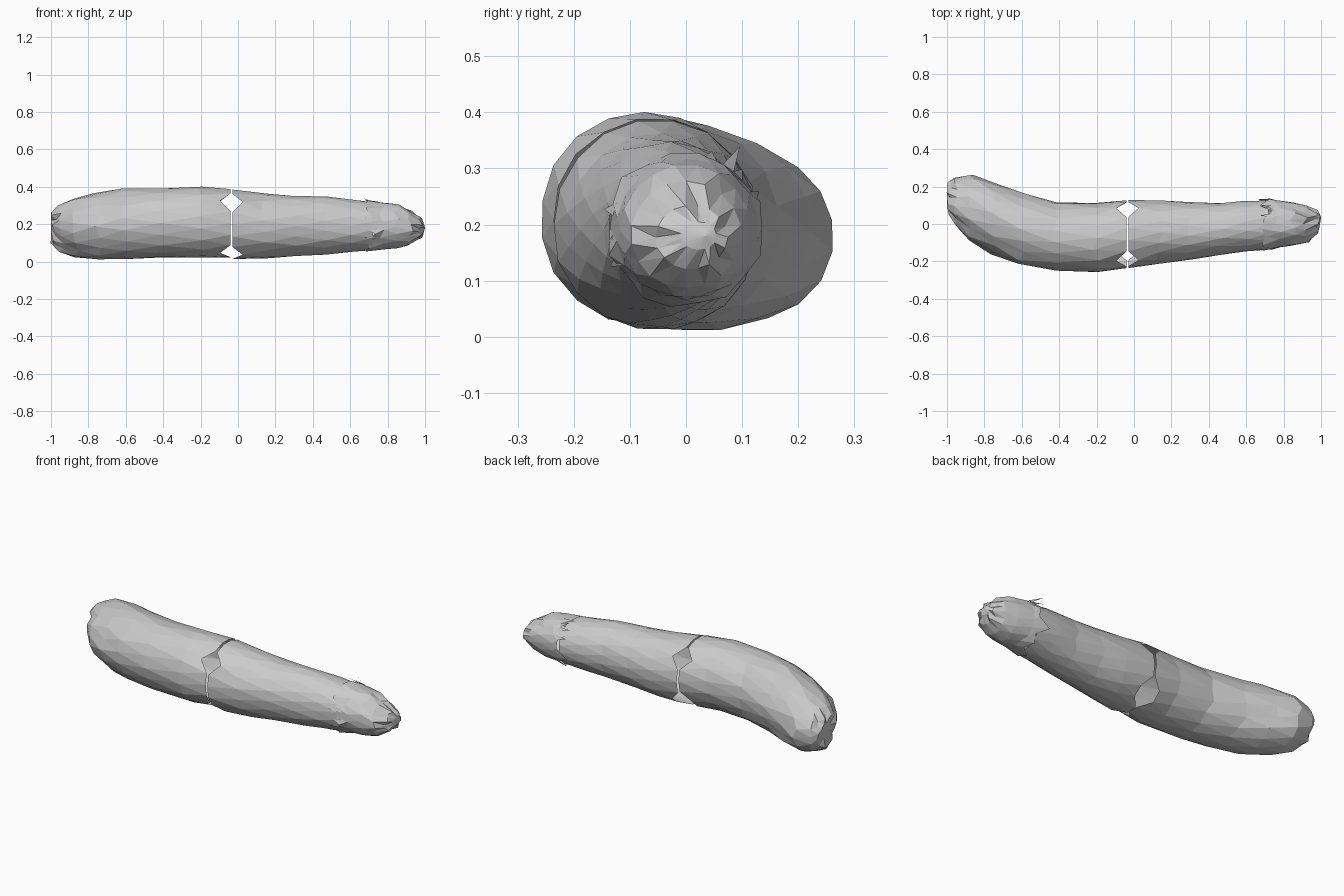
import bpy, bmesh, math, random

if "Cube" in bpy.data.objects:
    bpy.data.objects.remove(bpy.data.objects["Cube"])

random.seed(4)
SIDES = 18

# Cross-sections: x, y min, y max, z min, z max
BACK = [(-1.0, .11, .20, .15, .24), (-.985, .05, .225, .09, .27), (-.95, -.01, .25, .05, .305),
        (-.87, -.09, .265, .02, .34), (-.75, -.165, .225, .006, .37), (-.6, -.22, .17, .01, .392),
        (-.42, -.25, .12, .018, .395), (-.2, -.263, .115, .018, .403), (-.04, -.24, .13, .02, .392)]
FRONT = [(-.03, -.24, .132, .008, .39), (.14, -.215, .13, .013, .368), (.3, -.19, .118, .025, .356),
         (.46, -.168, .115, .036, .348), (.6, -.15, .125, .048, .336), (.72, -.14, .13, .06, .32)]
TIP = [(.69, -.142, .138, .058, .328), (.77, -.128, .13, .064, .32), (.85, -.118, .118, .068, .308),
       (.92, -.1, .1, .085, .278), (.97, -.055, .075, .12, .235), (.993, -.01, .055, .155, .205)]
NOTCHES = (35, 145, 232, 310)


def shell(name, sections, seam=None, seam_dir=0, start=None, end=None, ragged=False):
    """Loft faceted rings; notch the seam ring and close either end with a point."""
    bm = bmesh.new()
    rings = []
    for i, (x, y0, y1, z0, z1) in enumerate(sections):
        ring = []
        for k in range(SIDES):
            a = 2 * math.pi * (k + .5 * (i % 2)) / SIDES
            rim = i == seam
            r = 1 - random.uniform(0, .025)
            px = x
            if not rim and 0 < i < len(sections) - 1:
                px += random.uniform(-.018, .018)
            if rim and not ragged:
                a = 2 * math.pi * k / SIDES
                near = min(abs(math.degrees(a) - n) for n in NOTCHES)
                if near < 11:
                    px += seam_dir * .055
            if rim and ragged:
                px += random.uniform(-.03, .05)
                r += random.uniform(-.03, .07)
            ring.append(bm.verts.new((px, (y0 + y1) / 2 + r * math.cos(a) * (y1 - y0) / 2,
                                      (z0 + z1) / 2 + r * math.sin(a) * (z1 - z0) / 2)))
        rings.append(ring)
    for i, (a, b) in enumerate(zip(rings, rings[1:])):
        for k in range(SIDES):
            n = (k + 1) % SIDES
            if i % 2 == 0:
                tris = ((a[k], a[n], b[k]), (a[n], b[n], b[k]))
            else:
                tris = ((a[k], b[n], b[k]), (a[k], a[n], b[n]))
            if i % 2 == 1:
                tris = ((a[k], b[n], b[k]), (a[k], a[n], b[n]))
            for t in tris:
                bm.faces.new(t)
    for point, ring in ((start, rings[0]), (end, rings[-1])):
        if point:
            v = bm.verts.new(point)
            for k in range(SIDES):
                bm.faces.new((ring[k], ring[(k + 1) % SIDES], v))
    bmesh.ops.recalc_face_normals(bm, faces=bm.faces)
    return finish(name, bm)


def finish(name, bm):
    mesh = bpy.data.meshes.new(name)
    bm.to_mesh(mesh)
    bm.free()
    ob = bpy.data.objects.new(name, mesh)
    bpy.context.collection.objects.link(ob)
    return ob


# Curved thick half, straight tapering half, and rounded tip with a torn rim
shell("curved_half", BACK, seam=len(BACK) - 1, seam_dir=-1, start=(-1, .155, .195))
shell("tapered_half", FRONT, seam=0, seam_dir=1)
shell("rounded_tip", TIP, seam=0, ragged=True, end=(1, .035, .18))

# Small peeling slivers around the torn rim
bm = bmesh.new()
for deg in (25, 45, 55, 70, 165, 190, 205, 235):
    a = math.radians(deg)
    lift = .175 if deg == 55 else random.uniform(.14, .158)
    pts = []
    for dx, da, r in ((.04, -.09, .132), (.05, .09, .132), (-.03, .03, lift)):
        pts.append(bm.verts.new((.7 + dx, r * math.cos(a + da), .193 + r * math.sin(a + da))))
    bm.faces.new(pts)
finish("peeling_slivers", bm)
